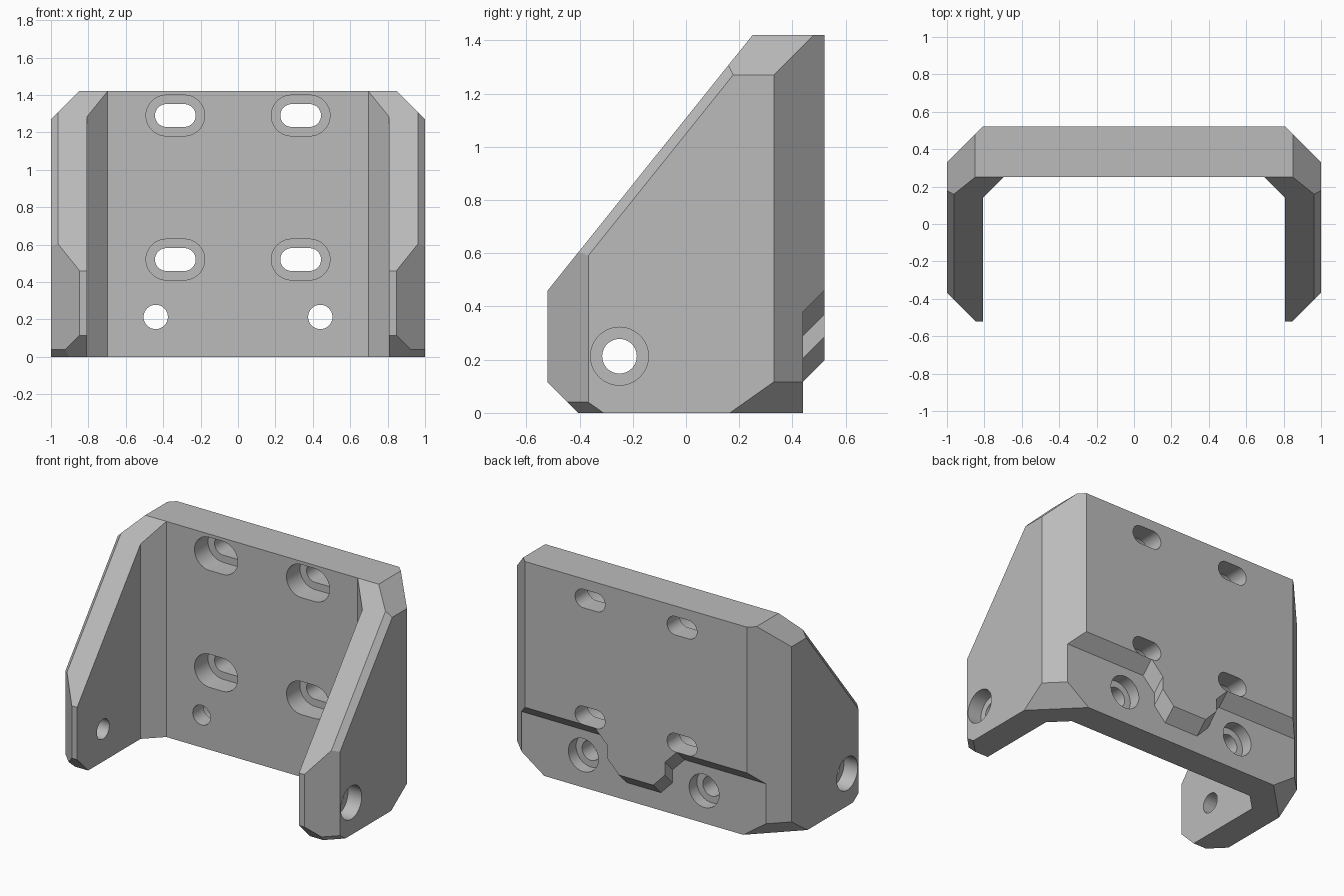
import bpy, bmesh, math
from mathutils import Vector, Matrix

default = bpy.data.objects.get("Cube")
if default:
    bpy.data.objects.remove(default, do_unlink=True)

W, D, H = 1.0, 0.52, 1.42          # half width, half depth, height
ROOT2 = math.sqrt(2)

grey = bpy.data.materials.new("plain grey")
grey.use_nodes = True
colour = (0.5, 0.5, 0.5, 1)
grey.diffuse_color = colour
grey.node_tree.nodes["Principled BSDF"].inputs["Base Color"].default_value = colour


def make_object(name, bm):
    bmesh.ops.recalc_face_normals(bm, faces=bm.faces)
    mesh = bpy.data.meshes.new(name)
    bm.to_mesh(mesh)
    bm.free()
    mesh.materials.append(grey)
    obj = bpy.data.objects.new(name, mesh)
    bpy.context.collection.objects.link(obj)
    return obj


def prism(name, outline, place, start, end):
    """Extrude a 2D outline from start to end; place(u, v, w) gives the 3D point."""
    bm = bmesh.new()
    rings = [[bm.verts.new(place(u, v, w)) for u, v in outline] for w in (start, end)]
    n = len(outline)
    bm.faces.new(rings[0])
    bm.faces.new(rings[1][::-1])
    for i in range(n):
        j = (i + 1) % n
        bm.faces.new((rings[0][i], rings[0][j], rings[1][j], rings[1][i]))
    return make_object(name, bm)


def slot(cu, cv, radius, half_straight=0.0, steps=24):
    """Outline of a circle, or of a rounded slot when it has a straight part."""
    points = []
    for side in (1, -1):
        for i in range(steps + (1 if half_straight else 0)):
            a = math.pi * (i / steps - 0.5) + (0 if side == 1 else math.pi)
            points.append((cu + side * half_straight + radius * math.cos(a),
                           cv + radius * math.sin(a)))
    return points


def along_y(u, v, w):
    return (u, w, v)


def along_x(u, v, w):
    return (w, u, v)


def along_z(u, v, w):
    return (u, v, w)


# Solid block, trimmed by chamfer planes on both sides
bm = bmesh.new()
bmesh.ops.create_cube(bm, size=1, matrix=Matrix.Translation((0, 0, H / 2))
                      @ Matrix.Diagonal((2 * W, 2 * D, H, 1)))


def trim(normal, limit):
    n = Vector(normal)
    bmesh.ops.bisect_plane(bm, geom=bm.verts[:] + bm.edges[:] + bm.faces[:], dist=1e-6,
                           plane_co=n * (limit / n.length_squared), plane_no=n,
                           clear_outer=True)
    bmesh.ops.holes_fill(bm, edges=[e for e in bm.edges if e.is_boundary], sides=0)


slope = Vector((0, -0.96, 0.77)).normalized()
slope_limit = slope.dot(Vector((0, -D, 0.46)))
trim(slope, slope_limit)                        # sloping front of the arms
trim((0, -1, -1), 0.405)                        # front toe
for s in (1, -1):
    trim((s, 0, 1), 2.27)                       # top corner
    trim((s, 1, 0), 1.33)                       # back corner
    trim((s, -1, 0), 1.367)                     # front corner
    trim((s, 1, -ROOT2), 1.165)                 # underside of back corner
    trim((s, -1, -ROOT2), 1.31)                 # underside of front corner
    trim((s, slope.y, slope.z), slope_limit + 0.963)   # outer edge of the slope
bracket = make_object("bracket", bm)

cutters = []

# Open pocket between the arms
cutters.append(prism("pocket_cutter",
                     [(-0.808, -1), (0.808, -1), (0.808, 0.14), (0.697, 0.25),
                      (-0.697, 0.25), (-0.808, 0.14)], along_z, -0.5, 2))

# Back recess with a slanted ledge around a central tongue
edge = [(0.298, 0.46), (0.21, 0.37), (0.21, 0.285), (0.125, 0.197)]
ledge = [(1.3, 0.46)] + edge + [(-x, z) for x, z in reversed(edge)] + [(-1.3, 0.46)]
recess = [(-1.3, -0.5), (1.3, -0.5)] + ledge
deep, outer = 0.44, 0.56
bm = bmesh.new()
rings = [[bm.verts.new((x, y, z + (y - D if z > 0 else 0))) for x, z in recess]
         for y in (deep, outer)]
bm.faces.new(rings[0])
bm.faces.new(rings[1][::-1])
for i in range(len(recess)):
    j = (i + 1) % len(recess)
    bm.faces.new((rings[0][i], rings[0][j], rings[1][j], rings[1][i]))
cutters.append(make_object("recess_cutter", bm))

for s in (1, -1):
    # Slotted holes, sunk from the inside
    for z in (1.29, 0.52):
        cutters.append(prism("slot_cutter", slot(s * 0.335, z, 0.061, 0.048),
                             along_y, 0.1, 0.7))
        cutters.append(prism("slot_sink_cutter", slot(s * 0.335, z, 0.109, 0.048),
                             along_y, 0.1, 0.39))
    # Round holes, sunk from the back
    cutters.append(prism("bolt_cutter", slot(s * 0.44, 0.213, 0.065), along_y, 0.1, 0.7))
    cutters.append(prism("bolt_sink_cutter", slot(s * 0.44, 0.213, 0.109),
                         along_y, 0.36, 0.7))
    # Pivot holes in the arms, sunk from the outside
    cutters.append(prism("pivot_cutter", slot(-0.25, 0.213, 0.065),
                         along_x, s * 0.6, s * 1.2))
    cutters.append(prism("pivot_sink_cutter", slot(-0.25, 0.213, 0.109),
                         along_x, s * 0.9, s * 1.2))

bpy.ops.object.select_all(action="DESELECT")
bracket.select_set(True)
bpy.context.view_layer.objects.active = bracket
for cutter in cutters:
    cutter.hide_render = True
    mod = bracket.modifiers.new(cutter.name, "BOOLEAN")
    mod.operation = "DIFFERENCE"
    mod.solver = "EXACT"
    mod.object = cutter
    bpy.ops.object.modifier_apply(modifier=mod.name)
    bpy.data.objects.remove(cutter, do_unlink=True)

bpy.ops.object.shade_smooth_by_angle(angle=math.radians(20))
